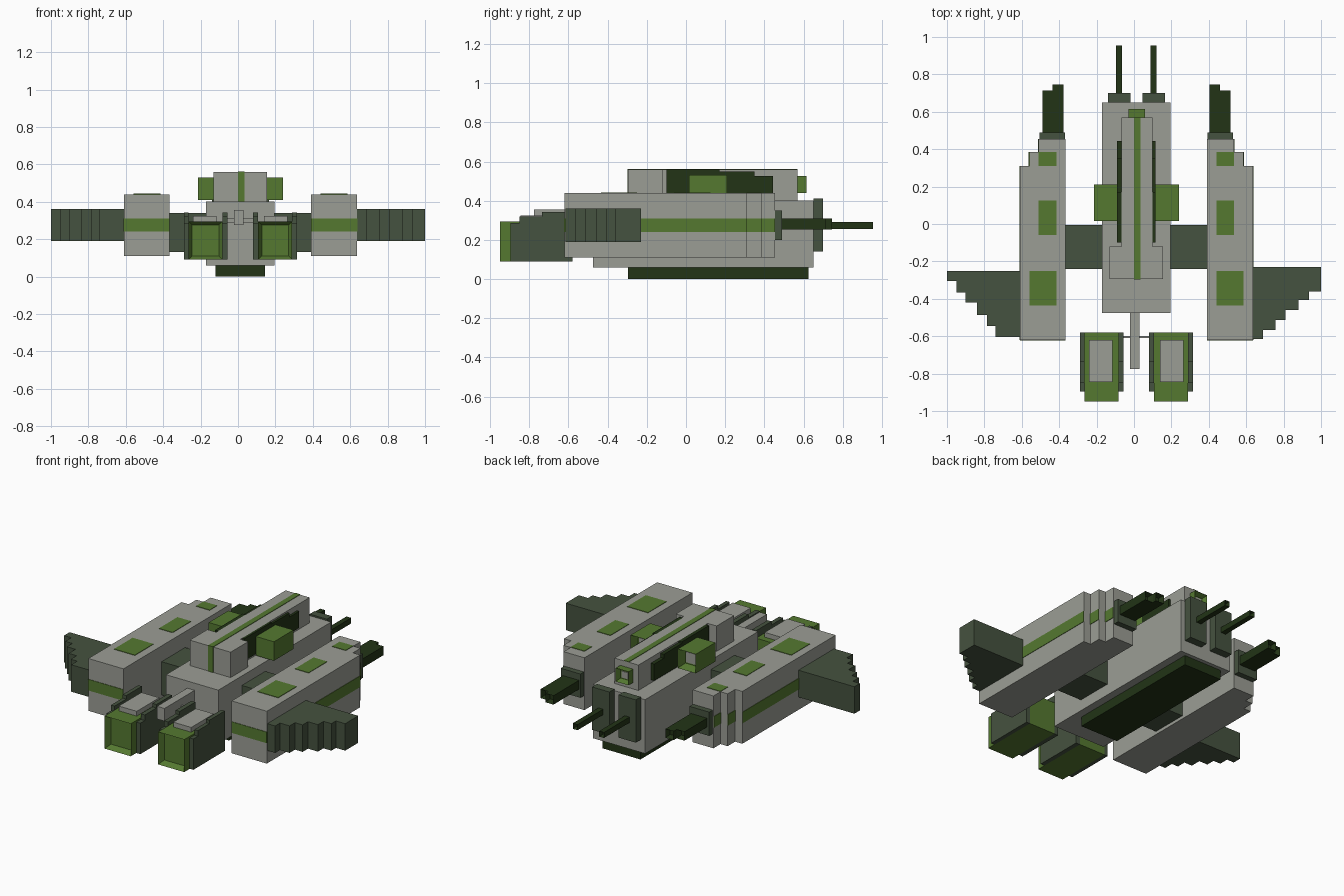
import bpy, bmesh
from mathutils import Vector

if "Cube" in bpy.data.objects:
    bpy.data.objects.remove(bpy.data.objects["Cube"])

C = 0.0125  # symmetry plane of the blocky hull
E = 0.003   # thickness of painted panels


def material(name, rgb):
    m = bpy.data.materials.new(name)
    m.diffuse_color = (*rgb, 1)
    m.use_nodes = True
    m.node_tree.nodes["Principled BSDF"].inputs["Base Color"].default_value = m.diffuse_color
    return m


GREY = material("hull_grey", (0.33, 0.34, 0.30))
GREEN = material("green", (0.09, 0.19, 0.03))
SLATE = material("slate_green", (0.06, 0.085, 0.05))
DARK = material("dark_green", (0.016, 0.034, 0.008))


def finish(name, bm, mat):
    me = bpy.data.meshes.new(name)
    bm.to_mesh(me)
    bm.free()
    ob = bpy.data.objects.new(name, me)
    bpy.context.collection.objects.link(ob)
    me.materials.append(mat)


def box(name, x, y, z, mat=GREY, recess=None):
    """Box from ranges; recess = (y direction, rim, depth) sinks one end."""
    bm = bmesh.new()
    bmesh.ops.create_cube(bm, size=1)
    for v in bm.verts:
        v.co = [(r[0] + r[1]) / 2 + s * (r[1] - r[0]) for r, s in zip((x, y, z), v.co)]
    if recess:
        side, rim, depth = recess
        bm.normal_update()
        ends = [f for f in bm.faces if f.normal.y * side > 0.9]
        bmesh.ops.inset_individual(bm, faces=ends, thickness=rim, depth=0)
        for v in ends[0].verts:
            v.co.y -= side * depth
    finish(name, bm, mat)


def pair(name, x, y, z, mat=GREY, recess=None):
    box("left_" + name, x, y, z, mat, recess)
    box("right_" + name, (2 * C - x[1], 2 * C - x[0]), y, z, mat, recess)


def slab(name, pts, z, mat):
    """Flat outline in x/y extruded upward."""
    bm = bmesh.new()
    f = bm.faces.new([bm.verts.new((px, py, z[0])) for px, py in pts])
    r = bmesh.ops.extrude_face_region(bm, geom=[f])
    bmesh.ops.translate(bm, vec=Vector((0, 0, z[1] - z[0])),
                        verts=[g for g in r["geom"] if isinstance(g, bmesh.types.BMVert)])
    bmesh.ops.recalc_face_normals(bm, faces=bm.faces)
    finish(name, bm, mat)


# Central hull and keel
box("hull", (-0.17, 0.195), (-0.475, 0.65), (0.06, 0.40))
box("keel", (-0.12, 0.145), (-0.295, 0.625), (0, 0.06), DARK)
box("front_fin", (-0.022, 0.03), (-0.775, -0.475), (0.275, 0.355))
box("engine_crossbar", (-0.06, 0.08), (-0.61, -0.60), (0.29, 0.31))

# Upper deck with stripe, tail port and side pods
slab("upper_deck", [(-0.13, -0.295), (0.155, -0.295), (0.155, -0.12), (0.10, -0.12),
                    (0.10, 0.57), (-0.067, 0.57), (-0.067, -0.12), (-0.13, -0.12)],
     (0.40, 0.56), GREY)
box("deck_stripe", (0, 0.035), (-0.295 - E, 0.57), (0.40, 0.56 + E), GREEN)
box("tail_port", (-0.03, 0.06), (0.57, 0.615), (0.44, 0.525), GREEN, (1, 0.02, 0.03))
box("tail_port_core", (-0.008, 0.038), (0.575, 0.59), (0.462, 0.503))
for y0, y1, top in ((-0.10, 0.17, 0.56), (0.17, 0.35, 0.55), (0.35, 0.445, 0.525)):
    pair("deck_side_panel", (-0.09, -0.067), (y0, y1), (0.42, top), DARK)
pair("side_pod", (-0.215, -0.09), (0.015, 0.21), (0.41, 0.53), GREEN, (1, 0.025, 0.05))
pair("side_pod_core", (-0.188, -0.117), (0.155, 0.165), (0.437, 0.503))

# Nacelles with stepped rear ends, stripes and roof panels
for x0, y0, y1 in ((-0.61, -0.62, 0.31), (-0.56, 0.31, 0.385), (-0.51, 0.385, 0.455)):
    pair("nacelle", (x0, -0.365), (y0, y1), (0.11, 0.44))
    pair("nacelle_stripe", (x0 - E, x0), (y0, y1), (0.24, 0.31), GREEN)
pair("nacelle_front_stripe", (-0.61, -0.365), (-0.62 - E, -0.62), (0.24, 0.31), GREEN)
for x0, y0, y1 in ((-0.51, 0.31, 0.385), (-0.51, -0.06, 0.125), (-0.56, -0.435, -0.25)):
    pair("roof_panel", (x0, -0.415), (y0, y1), (0.44, 0.44 + E), GREEN)
pair("nacelle_strut", (-0.365, -0.17), (-0.24, -0.005), (0.13, 0.34), SLATE)

# Stepped wings: (outer x, front y) for each step
wings = {
    "left_wing": (-0.61, -0.25, [(-1.0, -0.305), (-0.95, -0.365), (-0.90, -0.42),
                                 (-0.84, -0.487), (-0.785, -0.545), (-0.74, -0.605)]),
    "right_wing": (0.635, -0.23, [(1.0, -0.36), (0.935, -0.405), (0.88, -0.46),
                                  (0.81, -0.513), (0.757, -0.567), (0.69, -0.615)]),
}
for name, (root, back, steps) in wings.items():
    pts = [(root, back), (steps[0][0], back)]
    for i, (x, y) in enumerate(steps):
        nx = steps[i + 1][0] if i + 1 < len(steps) else root
        pts += [(x, y), (nx, y)]
    slab(name, pts, (0.19, 0.36), SLATE)

# Nacelle guns
pair("nacelle_gun_mount", (-0.505, -0.368), (0.455, 0.49), (0.20, 0.35), SLATE)
pair("outer_barrel", (-0.49, -0.435), (0.49, 0.715), (0.252, 0.308), DARK, (1, 0.018, 0.03))
pair("inner_barrel", (-0.435, -0.378), (0.49, 0.745), (0.252, 0.308), DARK, (1, 0.018, 0.03))

# Hull guns
pair("hull_gun_mount", (-0.14, -0.02), (0.65, 0.70), (0.14, 0.41), SLATE)
pair("hull_barrel", (-0.096, -0.063), (0.70, 0.955), (0.255, 0.29), DARK, (1, 0.01, 0.03))

# Engines with stepped side plates and roof block
pair("engine", (-0.265, -0.083), (-0.95, -0.58), (0.09, 0.295), GREEN, (-1, 0.028, 0.035))
pair("engine_roof", (-0.24, -0.115), (-0.845, -0.62), (0.295, 0.325))
for y0, y1, top in ((-0.895, -0.85, 0.285), (-0.85, -0.735, 0.32), (-0.735, -0.58, 0.342)):
    pair("engine_outer_plate", (-0.29, -0.265), (y0, y1), (0.09, top), SLATE)
    pair("engine_inner_plate", (-0.083, -0.055), (y0, y1), (0.09, top), SLATE)
